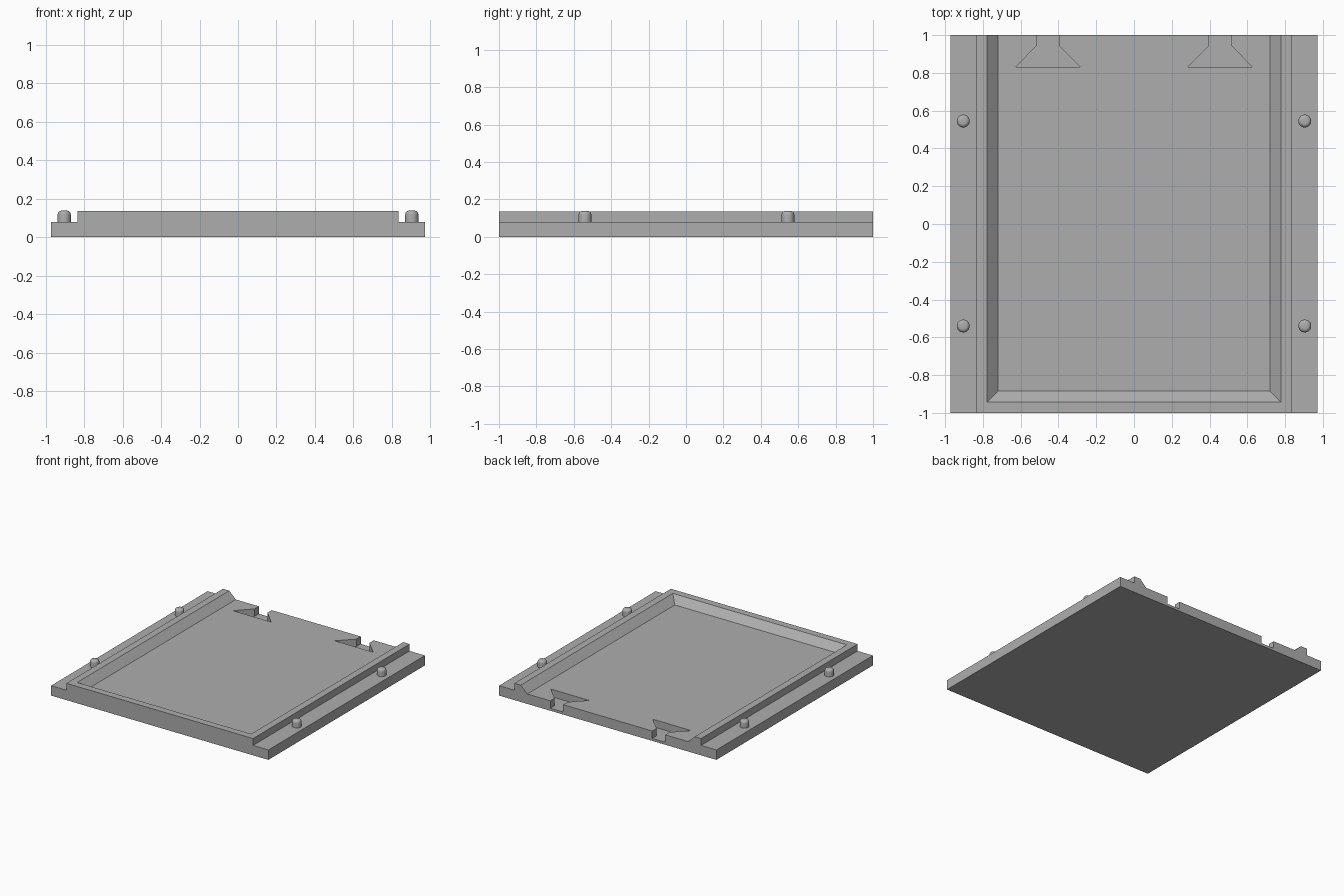
import bpy
import bmesh
from mathutils import Vector

cube = bpy.data.objects.get("Cube")
if cube:
    bpy.data.objects.remove(cube, do_unlink=True)

LEDGE, TOP, NOTCH_FLOOR = 0.08, 0.136, 0.02

grey = bpy.data.materials.new("plain_grey")
grey.use_nodes = True
colour = (0.42, 0.42, 0.42, 1)
grey.diffuse_color = colour
grey.node_tree.nodes["Principled BSDF"].inputs["Base Color"].default_value = colour


def loft(name, lower, upper):
    """Closed solid between two matching loops of points."""
    bm = bmesh.new()
    a = [bm.verts.new(p) for p in lower]
    b = [bm.verts.new(p) for p in upper]
    bm.faces.new(a)
    bm.faces.new(b)
    for i in range(len(a)):
        j = (i + 1) % len(a)
        bm.faces.new((a[i], a[j], b[j], b[i]))
    bmesh.ops.recalc_face_normals(bm, faces=bm.faces)
    mesh = bpy.data.meshes.new(name)
    bm.to_mesh(mesh)
    bm.free()
    obj = bpy.data.objects.new(name, mesh)
    bpy.context.collection.objects.link(obj)
    mesh.materials.append(grey)
    return obj


def cut(target, cutter):
    """Subtract the cutter for good and discard it."""
    mod = target.modifiers.new("cut", "BOOLEAN")
    mod.operation, mod.solver, mod.object = "DIFFERENCE", "EXACT", cutter
    bpy.context.view_layer.objects.active = target
    bpy.ops.object.modifier_apply(modifier=mod.name)
    bpy.data.objects.remove(cutter, do_unlink=True)


# Tray: stepped cross-section run from front to back
half = [(0.972, 0), (0.972, LEDGE), (0.835, LEDGE), (0.835, TOP)]
section = half + [(-x, z) for x, z in reversed(half)]
tray = loft("tray", [(x, -1, z) for x, z in section], [(x, 1, z) for x, z in section])


# Pocket with sloped walls, open at the back
def pocket_loop(z):
    grow = (z - LEDGE) / (TOP - LEDGE) * 0.058
    x, front = 0.72 + grow, -0.885 - grow
    return [(-x, front, z), (x, front, z), (x, 1.2, z), (-x, 1.2, z)]


cut(tray, loft("pocket_cutter", pocket_loop(LEDGE), pocket_loop(0.16)))

# Flared slots in the back edge
slot_half = [(0.058, 1.1), (0.058, 0.945), (0.172, 0.83)]
slot = slot_half + [(-x, y) for x, y in reversed(slot_half)]
for side in (-1, 1):
    rings = [[(x + side * 0.456, y, z) for x, y in slot] for z in (NOTCH_FLOOR, 0.2)]
    cut(tray, loft("slot_cutter", *rings))

# Round-topped pegs on the side ledges
for side, label in ((-1, "right"), (1, "left")):
    for y, place in ((-0.54, "front"), (0.545, "back")):
        bottom, top = LEDGE - 0.01, 0.138
        bpy.ops.mesh.primitive_cylinder_add(
            vertices=32, radius=0.034, depth=top - bottom,
            location=(side * 0.904, y, (top + bottom) / 2))
        peg = bpy.context.object
        peg.name = f"{place}_{label}_peg"
        peg.data.materials.append(grey)
        bm = bmesh.new()
        bm.from_mesh(peg.data)
        rim = [e for e in bm.edges if all(v.co.z > 0 for v in e.verts)]
        bmesh.ops.bevel(bm, geom=rim, offset=0.02, segments=5, profile=0.5, affect="EDGES")
        bm.to_mesh(peg.data)
        bm.free()
        bpy.ops.object.shade_smooth_by_angle()
